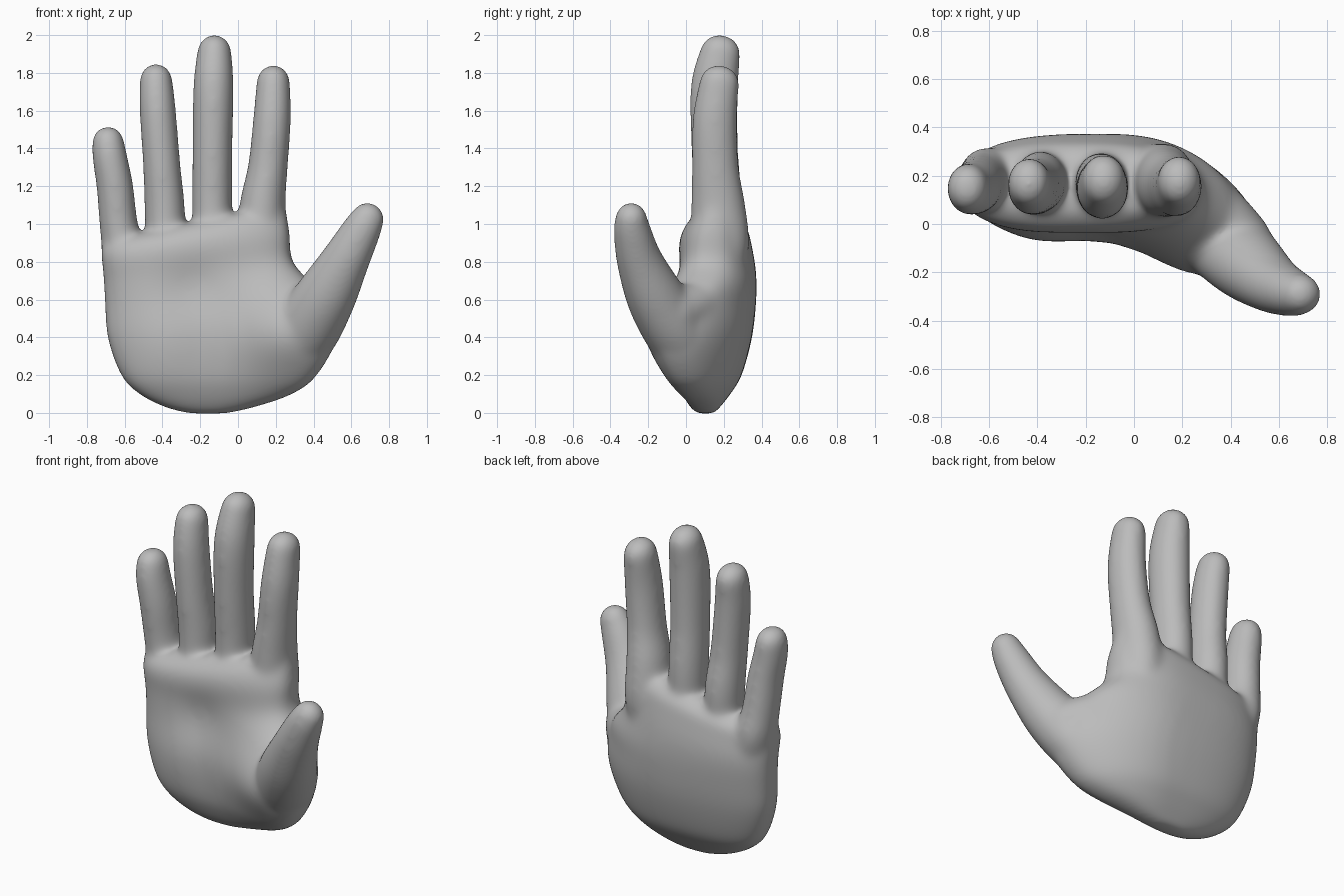
import bpy
import bmesh
from math import sin, cos, pi, exp, copysign, radians
from mathutils import Vector

cube = bpy.data.objects.get("Cube")
if cube:
    bpy.data.objects.remove(cube, do_unlink=True)

SIDES = 48
bm = bmesh.new()


def smooth(rows, steps=5):
    """Catmull-Rom curve through rows of numbers."""
    out = []
    for i in range(len(rows) - 1):
        quad = [rows[max(i - 1, 0)], rows[i], rows[i + 1], rows[min(i + 2, len(rows) - 1)]]
        for s in range(steps):
            t = s / steps
            out.append([b + t * (c - a) / 2 + t * t * (a - 2.5 * b + 2 * c - d / 2)
                        + t ** 3 * (1.5 * (b - c) + (d - a) / 2)
                        for a, b, c, d in zip(*quad)])
    return out + [list(rows[-1])]


def loft(rings):
    """Bridge closed rings of points and cap both ends."""
    rows = [[bm.verts.new(p) for p in ring] for ring in rings]
    for a, b in zip(rows, rows[1:]):
        for i in range(SIDES):
            j = (i + 1) % SIDES
            bm.faces.new((a[i], a[j], b[j], b[i]))
    bm.faces.new(rows[0][::-1])
    bm.faces.new(rows[-1])


def tube(path, depth=1.18):
    """Round-ended limb through (x, y, z, radius) points."""
    path = smooth(path)
    pts = [Vector(p[:3]) for p in path]
    radii = [p[3] for p in path]
    first = (pts[1] - pts[0]).normalized()
    last = (pts[-1] - pts[-2]).normalized()
    dome = [radians(a) for a in (20, 40, 60, 78)]
    stations = [(pts[0] - first * radii[0] * sin(a), radii[0] * cos(a), first)
                for a in reversed(dome)]
    for i, p in enumerate(pts):
        d = pts[min(i + 1, len(pts) - 1)] - pts[max(i - 1, 0)]
        stations.append((p, radii[i], d.normalized()))
    stations += [(pts[-1] + last * radii[-1] * sin(a), radii[-1] * cos(a), last)
                 for a in dome]
    rings = []
    for c, r, d in stations:
        u = Vector((0, 1, 0)).cross(d).normalized()
        v = d.cross(u)
        rings.append([c + u * r * cos(t) + v * r * depth * sin(t)
                      for t in (2 * pi * k / SIDES for k in range(SIDES))])
    loft(rings)


# Palm pads as x, z, width, height, bulge: thumb pad, heel pad, hollow
PADS = ((.27, .42, .27, .24, .135), (-.42, .36, .2, .26, .035), (-.24, .66, .16, .14, -.03))


def palm_ring(z, x0, x1, y0, y1):
    """Rounded-box section that bends forward on the thumb side."""
    ring = []
    bend = 0.6 * min(1, max(0, (0.95 - z) / 0.4))
    for k in range(SIDES):
        t = 2 * pi * k / SIDES
        cx = copysign(abs(cos(t)) ** 0.8, cos(t))
        sy = copysign(abs(sin(t)) ** 0.8, sin(t))
        x = (x0 + x1) / 2 + cx * (x1 - x0) / 2
        y = (y0 + y1) / 2 + sy * (y1 - y0) / 2
        y -= bend * max(0, x + 0.05) ** 2
        for px, pz, w, h, bulge in PADS:
            y -= max(0, -sy) * bulge * exp(-((x - px) / w) ** 2 - ((z - pz) / h) ** 2)
        ring.append((x, y, z + 0.2 * max(0, z) ** 3 * (x + 0.22)))
    return ring


# Palm: height, side edges, front and back
loft([palm_ring(*row) for row in smooth([
    (-.004, -.26, -.06, .06, .15),
    (.03, -.39, .09, .025, .18),
    (.10, -.525, .29, -.015, .235),
    (.20, -.62, .42, -.045, .295),
    (.40, -.69, .52, -.055, .35),
    (.60, -.705, .44, -.045, .372),
    (.75, -.712, .295, -.038, .37),
    (.88, -.722, .275, -.04, .348),
    (.96, -.725, .26, -.01, .325),
    (1.01, -.70, .25, .05, .27)])])

# Little, ring, middle and index fingers
tube([(-.56, .15, .6, .1), (-.605, .185, .85, .112), (-.632, .175, 1.0, .102),
      (-.652, .155, 1.2, .098), (-.678, .145, 1.35, .093), (-.688, .15, 1.434, .086)])
tube([(-.38, .16, .65, .1), (-.387, .175, 1.05, .108), (-.403, .155, 1.3, .1),
      (-.425, .152, 1.6, .097), (-.434, .172, 1.763, .088)])
tube([(-.137, .16, .7, .1), (-.137, .17, 1.1, .107), (-.135, .152, 1.4, .106),
      (-.13, .15, 1.72, .108), (-.125, .183, 1.912, .092)])
tube([(.1, .14, .65, .11), (.12, .18, .88, .13), (.13, .17, 1.1, .122),
      (.158, .155, 1.3, .106), (.18, .152, 1.55, .101), (.187, .178, 1.754, .09)])

# Thumb with its fleshy base, and the web towards the index finger
tube([(.17, .08, .2, .12), (.33, -.03, .4, .178), (.455, -.155, .6, .165),
      (.57, -.247, .81, .129), (.655, -.285, .97, .105), (.685, -.29, 1.026, .092)], 0.95)
tube([(.43, -.07, .53, .14), (.34, .05, .57, .125), (.19, .16, .64, .13)], 1)

bmesh.ops.recalc_face_normals(bm, faces=bm.faces)
mesh = bpy.data.meshes.new("hand")
bm.to_mesh(mesh)
bm.free()
hand = bpy.data.objects.new("hand", mesh)
bpy.context.collection.objects.link(hand)

# Fuse the parts into one skin and soften the joins
remesh = hand.modifiers.new("fuse", 'REMESH')
remesh.mode = 'VOXEL'
remesh.voxel_size = 0.01
soften = hand.modifiers.new("soften", 'SMOOTH')
soften.factor = 0.5
soften.iterations = 80
bpy.context.view_layer.objects.active = hand
hand.select_set(True)
for name in ("fuse", "soften"):
    bpy.ops.object.modifier_apply(modifier=name)
mesh = hand.data
mesh.shade_smooth()

# Plain grey
grey = bpy.data.materials.new("plain grey")
grey.use_nodes = True
colour = (0.5, 0.5, 0.5, 1)
grey.diffuse_color = colour
grey.node_tree.nodes["Principled BSDF"].inputs["Base Color"].default_value = colour
mesh.materials.clear()
mesh.materials.append(grey)
